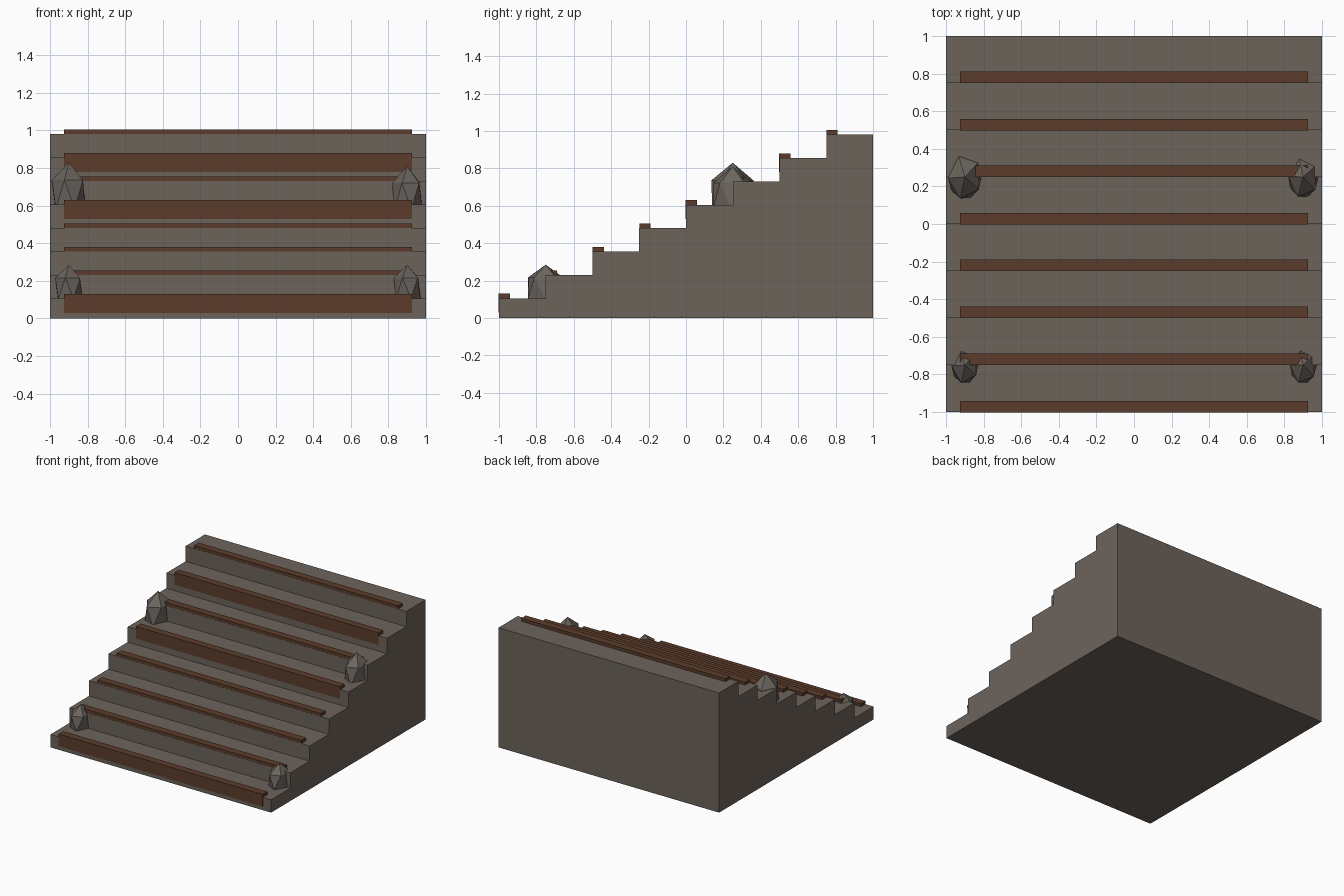
import bpy, bmesh
from math import radians
from mathutils import Matrix

if "Cube" in bpy.data.objects:
    bpy.data.objects.remove(bpy.data.objects["Cube"], do_unlink=True)

STEPS, RUN, RISE, FIRST = 8, 0.25, 0.125, 0.105


def material(name, rgb):
    mat = bpy.data.materials.new(name)
    mat.use_nodes = True
    colour = (*rgb, 1)
    mat.diffuse_color = colour
    mat.node_tree.nodes["Principled BSDF"].inputs["Base Color"].default_value = colour
    return mat


def add_object(name, bm, mat):
    bmesh.ops.recalc_face_normals(bm, faces=bm.faces)
    mesh = bpy.data.meshes.new(name)
    bm.to_mesh(mesh)
    bm.free()
    mesh.materials.append(mat)
    obj = bpy.data.objects.new(name, mesh)
    bpy.context.collection.objects.link(obj)
    return obj


stone = material("weathered stone", (0.152, 0.125, 0.105))
rock = material("grey rock", (0.150, 0.130, 0.115))
wood = material("dark brown wood", (0.105, 0.045, 0.024))

# Solid staircase: stepped side profile extruded across the width
profile = [(1, 0), (-1, 0)]
for i in range(STEPS):
    y, z = -1 + i * RUN, FIRST + i * RISE
    profile += [(y, z), (y + RUN, z)]
bm = bmesh.new()
side = bm.faces.new([bm.verts.new((-1, y, z)) for y, z in profile])
swept = bmesh.ops.extrude_face_region(bm, geom=[side])["geom"]
bmesh.ops.translate(bm, vec=(2, 0, 0),
                    verts=[v for v in swept if isinstance(v, bmesh.types.BMVert)])
add_object("stone_staircase", bm, stone)

# Wooden nosing set into each step edge, a few standing just proud of the riser
for i in range(STEPS):
    shift = -0.002 if i in (0, 4, 6) else 0.001
    bm = bmesh.new()
    bmesh.ops.create_cube(bm, size=1)
    bmesh.ops.scale(bm, vec=(1.85, 0.06, 0.1), verts=bm.verts)
    bmesh.ops.translate(bm, verts=bm.verts,
                        vec=(0, -1 + i * RUN + 0.03 + shift, FIRST + i * RISE - 0.025))
    add_object(f"wood_nosing_{i + 1}", bm, wood)

# Faceted rocks at both ends of two steps: x, y, centre z, radii, turn
rocks = {
    "rock_back_right": ((-0.90, 0.25, 0.66), (0.10, 0.132, 0.17), 39),
    "rock_back_left": ((0.90, 0.25, 0.65), (0.09, 0.124, 0.16), 34),
    "rock_front_right": ((-0.90, -0.75, 0.16), (0.08, 0.11, 0.125), 39),
    "rock_front_left": ((0.90, -0.75, 0.16), (0.08, 0.11, 0.125), 34),
}
for name, (centre, radii, turn) in rocks.items():
    bm = bmesh.new()
    bmesh.ops.create_icosphere(bm, subdivisions=1, radius=1)
    bm.transform(Matrix.Translation(centre) @ Matrix.Diagonal((*radii, 1))
                 @ Matrix.Rotation(radians(turn), 4, "Z"))
    add_object(name, bm, rock)
